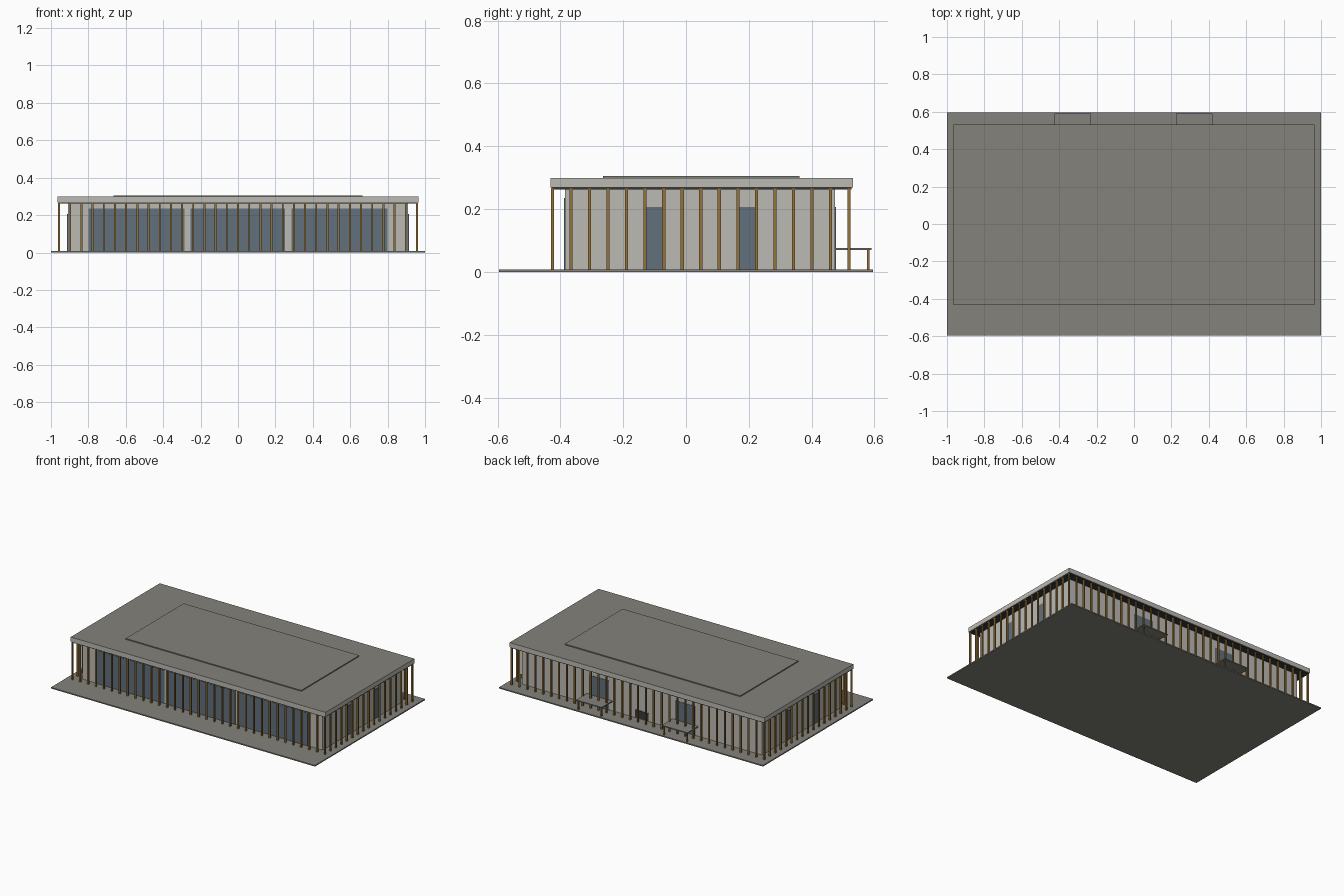
import bpy
import bmesh

cube = bpy.data.objects.get("Cube")
if cube:
    bpy.data.objects.remove(cube, do_unlink=True)


def material(name, rgb):
    m = bpy.data.materials.new(name)
    m.use_nodes = True
    m.diffuse_color = (*rgb, 1)
    m.node_tree.nodes["Principled BSDF"].inputs["Base Color"].default_value = (*rgb, 1)
    return m


GREY = material("roof grey", (0.23, 0.225, 0.2))
PALE = material("pale stone", (0.5, 0.49, 0.45))
GLASS = material("blue glass", (0.12, 0.16, 0.2))
GOLD = material("bronze gold", (0.3, 0.17, 0.04))
DARK = material("dark metal", (0.04, 0.04, 0.04))


def boxes(name, mat, *extents):
    """One object made of axis-aligned boxes given as (x0, x1, y0, y1, z0, z1)."""
    bm = bmesh.new()
    for x0, x1, y0, y1, z0, z1 in extents:
        for v in bmesh.ops.create_cube(bm, size=1)["verts"]:
            v.co = (x1 if v.co.x > 0 else x0, y1 if v.co.y > 0 else y0,
                    z1 if v.co.z > 0 else z0)
    mesh = bpy.data.meshes.new(name)
    bm.to_mesh(mesh)
    bm.free()
    mesh.materials.append(mat)
    obj = bpy.data.objects.new(name, mesh)
    bpy.context.collection.objects.link(obj)
    return obj


BASE = 0.008     # top of the paving
EAVE = 0.265     # underside of the roof
WX, WY0, WY1 = 0.91, -0.385, 0.475

# Paving and walls
boxes("paving", GREY, (-1, 1, -0.596, 0.596, 0, BASE))
boxes("walls", PALE, (-WX, WX, WY0, WY1, BASE, EAVE))

# Roof with pale fascia, grey covering and raised centre
boxes("soffit", DARK, (-0.96, 0.96, -0.428, 0.527, 0.262, 0.268))
fascia = boxes("fascia", PALE, (-0.965, 0.965, -0.432, 0.531, 0.268, 0.299))
fascia.data.materials.append(GREY)
for face in fascia.data.polygons:
    face.material_index = int(face.normal.z > 0.5)
boxes("roof_panel", GREY, (-0.665, 0.665, -0.265, 0.362, 0.299, 0.306))

# Glazing plates on each wall
T = 0.003
boxes("front_windows", GLASS,
      *[(a, b, WY0 - T, WY0, BASE, 0.235)
        for a, b in ((-0.8, -0.287), (-0.255, 0.25), (0.285, 0.8))])
boxes("side_doors", GLASS,
      *[(min(s * WX, s * (WX + T)), max(s * WX, s * (WX + T)), a, b, BASE, 0.207)
        for s in (-1, 1) for a, b in ((-0.13, -0.073), (0.168, 0.224))])
boxes("back_doors", GLASS,
      *[(c - 0.075, c + 0.075, WY1, WY1 + T, BASE, 0.207) for c in (-0.325, 0.325)])
boxes("back_panel", DARK, (-0.05, 0.05, WY1, WY1 + T, 0.012, 0.065))

# Colonnade all round
CX, CY0, CY1, R = 0.957, -0.425, 0.519, 0.005
NX, NY = 32, 16
spots = [(-CX + 2 * CX * i / NX, y) for i in range(NX + 1) for y in (CY0, CY1)]
spots += [(x, CY0 + (CY1 - CY0) * j / NY) for j in range(1, NY) for x in (-CX, CX)]
boxes("columns", GOLD, *[(x - R, x + R, y - R, y + R, BASE, EAVE) for x, y in spots])

# Back entrance canopies on slim posts
for side, c in (("right", -0.328), ("left", 0.322)):
    boxes(side + "_canopy", PALE, (c - 0.097, c + 0.097, WY1, 0.591, 0.069, 0.076)).data.materials[0] = GREY
    boxes(side + "_canopy_posts", GOLD,
          *[(x - 0.004, x + 0.004, 0.576, 0.584, BASE, 0.069) for x in (c - 0.087, c + 0.087)])
